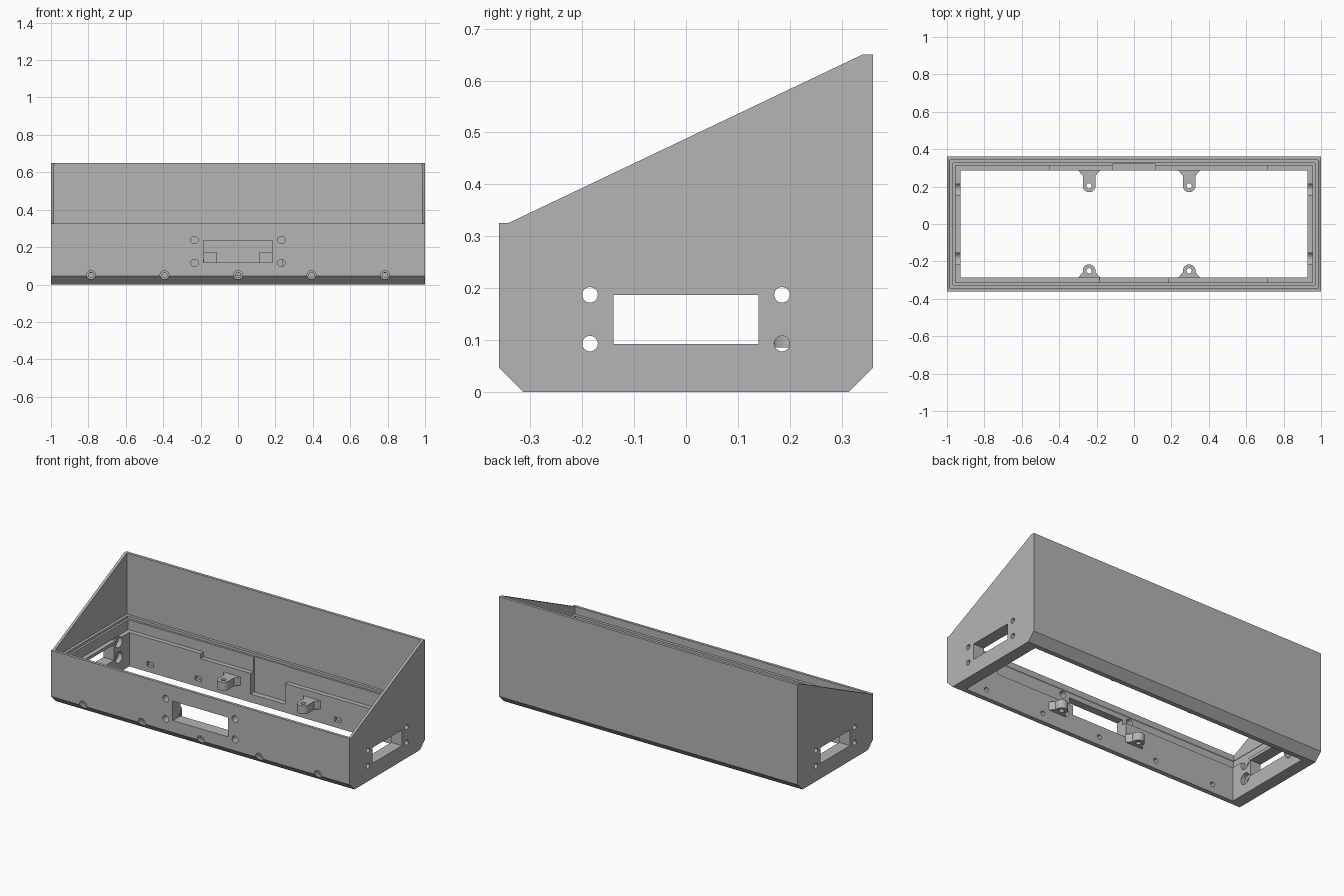
import bpy
import bmesh
from math import pi, cos, sin
from mathutils import Matrix, Vector

cube = bpy.data.objects.get("Cube")
if cube:
    bpy.data.objects.remove(cube, do_unlink=True)

grey = bpy.data.materials.new("matte_grey")
grey.use_nodes = True
colour = (0.46, 0.46, 0.46, 1)
grey.diffuse_color = colour
grey.node_tree.nodes["Principled BSDF"].inputs["Base Color"].default_value = colour


def finish(name, bm):
    bmesh.ops.recalc_face_normals(bm, faces=bm.faces)
    mesh = bpy.data.meshes.new(name)
    bm.to_mesh(mesh)
    bm.free()
    mesh.materials.append(grey)
    obj = bpy.data.objects.new(name, mesh)
    bpy.context.collection.objects.link(obj)
    return obj


def prism(name, points, start, travel):
    """Extrude a closed outline; start maps a 2D point to 3D."""
    bm = bmesh.new()
    face = bm.faces.new([bm.verts.new(start(*p)) for p in points])
    moved = bmesh.ops.extrude_face_region(bm, geom=[face])["geom"]
    verts = [v for v in moved if isinstance(v, bmesh.types.BMVert)]
    bmesh.ops.translate(bm, verts=verts, vec=travel)
    return finish(name, bm)


def box(x, y, z):
    bm = bmesh.new()
    bmesh.ops.create_cube(bm, size=1)
    for v in bm.verts:
        v.co = Vector([a + (b - a) * (c + 0.5) for (a, b), c in zip((x, y, z), v.co)])
    return finish("cutter", bm)


def rod(axis, centre, radius, length):
    turn = {"X": Matrix.Rotation(pi / 2, 4, "Y"),
            "Y": Matrix.Rotation(pi / 2, 4, "X"), "Z": Matrix()}[axis]
    bm = bmesh.new()
    bmesh.ops.create_cone(bm, cap_ends=True, segments=32, radius1=radius, radius2=radius,
                          depth=length, matrix=Matrix.Translation(centre) @ turn)
    return finish("cutter", bm)


def activate(obj):
    bpy.ops.object.select_all(action="DESELECT")
    obj.select_set(True)
    bpy.context.view_layer.objects.active = obj


def carve(obj, cutters):
    activate(obj)
    for cutter in cutters:
        mod = obj.modifiers.new("cut", "BOOLEAN")
        mod.operation = "DIFFERENCE"
        mod.solver = "EXACT"
        mod.object = cutter
        bpy.ops.object.modifier_apply(modifier=mod.name)
        bpy.data.objects.remove(cutter, do_unlink=True)
    bpy.ops.object.shade_smooth_by_angle(angle=pi / 6)


# Sloped housing with chamfered front and back bottom edges
profile = [(-0.36, 0.046), (-0.314, 0), (0.314, 0), (0.36, 0.046),
           (0.36, 0.65), (0.34, 0.65), (-0.343, 0.325), (-0.36, 0.325)]
housing = prism("housing", profile, lambda y, z: (-1, y, z), (2, 0, 0))

# Stepped interior: open floor, block, ledge and thin rim
cuts = []
for half_x, half_y, low in [(0.928, 0.286, -0.1), (0.955, 0.314, 0.205),
                            (0.968, 0.326, 0.265), (0.984, 0.343, 0.28)]:
    cuts.append(box((-half_x, half_x), (-half_y, half_y), (low, 1)))

# Lowered stretches of the inner block, and the slot in the back
cuts += [box((-0.45, 0.71), (0.2, 0.314), (0.175, 0.25)),
         box((0.185, 0.71), (-0.314, -0.2), (0.175, 0.25)),
         box((-0.115, 0.115), (0.2, 0.32), (0.05, 0.27))]

# Connector windows in the ends and the front
cuts += [box((-1.1, 1.1), (-0.14, 0.14), (0.092, 0.187)),
         box((-0.185, 0.185), (-0.5, -0.2), (0.118, 0.235))]

# Screw holes around the windows; end holes are counterbored inside
for side in (-1, 1):
    for z in (0.093, 0.187):
        cuts.append(rod("X", (0, side * 0.185, z), 0.015, 2.2))
        cuts.append(rod("X", (0, side * 0.185, z), 0.034, 1.91))
    for z in (0.115, 0.238):
        cuts.append(rod("Y", (side * 0.232, -0.4, z), 0.02, 0.35))

# Screw holes along the front chamfer
for i in range(-2, 3):
    cuts.append(rod("Y", (i * 0.393, -0.4, 0.05), 0.014, 0.35))
    cuts.append(rod("Y", (i * 0.393, -0.425, 0.05), 0.024, 0.2))

# Small pockets on the inner back face
for x in (-0.787, -0.467, 0.467, 0.787):
    cuts.append(box((x - 0.022, x + 0.022), (0.25, 0.305), (0.035, 0.062)))
carve(housing, cuts)


# Flared mounting tabs with a rounded, drilled end
def mounting_tab(name, x, side, reach):
    r = 0.034
    wall = 0.286
    outline = [(-0.058, wall + 0.012), (-0.058, wall), (-r, wall - 0.028)]
    outline += [(-r * cos(a), reach - r * sin(a)) for a in [pi * i / 16 for i in range(17)]]
    outline += [(r, wall - 0.028), (0.058, wall), (0.058, wall + 0.012)]
    tab = prism(name, outline, lambda u, v: (x + u, side * v, 0.085), (0, 0, 0.05))
    carve(tab, [rod("Z", (x, side * reach, 0.1), 0.014, 0.3)])


for label, x in (("right", -0.24), ("left", 0.295)):
    mounting_tab("back_" + label + "_tab", x, 1, 0.204)
    mounting_tab("front_" + label + "_tab", x, -1, 0.25)
